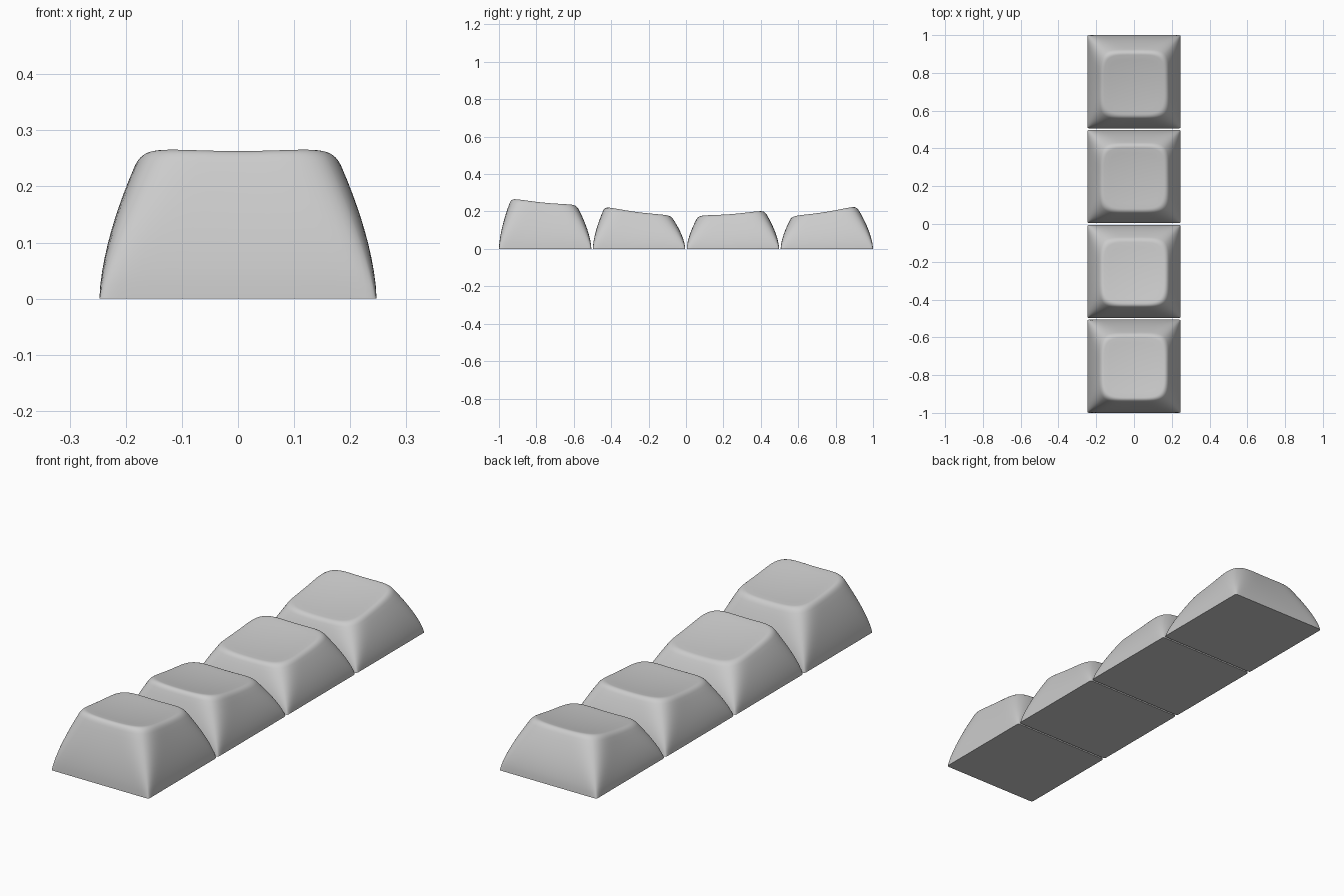
import bpy, bmesh, math

if "Cube" in bpy.data.objects:
    bpy.data.objects.remove(bpy.data.objects["Cube"])

HALF = 0.247      # half of the square base
PITCH = 0.502     # spacing between caps
SIDE = 24         # points per side of each ring
BOWL = 0.30       # curvature of the dished top


def square_points():
    # points round a square, bunched near the corners
    pts = []
    for k in range(4):
        c, s = [(1, 0), (0, 1), (-1, 0), (0, -1)][k]
        for i in range(SIDE):
            b = math.sin((i / SIDE - 0.5) * math.pi)
            pts.append((c - s * b, s + c * b))
    return pts


def soft_square(a, b, q):
    # superellipse whose diagonal reaches q of the full corner
    n = math.log(2) / -math.log(q)
    r = (abs(a) ** n + abs(b) ** n) ** (-1 / n)
    return a * r, b * r


def make_keycap(name, cy, height, slope, drop_front, drop_back):
    def top_z(x, y):
        return height + slope * y + BOWL * (x * x + y * y)

    def outline(a, b, u):
        e = u ** 1.6
        sx, sy = soft_square(a, b, 0.99 - 0.13 * u)
        lo, hi = -HALF + drop_front * e, HALF - drop_back * e
        return sx * (HALF - 0.072 * e), (lo + hi) / 2 + sy * (hi - lo) / 2

    def wall(a, b, u):
        x, y = outline(a, b, u)
        return x, y, u * top_z(*outline(a, b, 1))

    mid = (drop_front - drop_back) / 2

    def dish(a, b, s):
        x, y = outline(a, b, 1)
        x, y = x * s, mid + (y - mid) * s
        return x, y, top_z(x, y)

    def rim(a, b, t):
        # rounded edge between wall and dish
        p, c, d = wall(a, b, 0.91), wall(a, b, 1), dish(a, b, 0.90)
        return tuple((1 - t) ** 2 * i + 2 * t * (1 - t) * j + t * t * k
                     for i, j, k in zip(p, c, d))

    steps = [(wall, 0.91 * i / 10) for i in range(10)]
    steps += [(rim, i / 6) for i in range(7)]
    steps += [(dish, s) for s in (0.75, 0.6, 0.45, 0.3, 0.15)]

    bm = bmesh.new()
    rings = [[bm.verts.new(f(a, b, v)) for a, b in square_points()] for f, v in steps]
    n = len(rings[0])
    for r0, r1 in zip(rings, rings[1:]):
        for i in range(n):
            j = (i + 1) % n
            bm.faces.new((r0[i], r0[j], r1[j], r1[i]))
    # flat base and dish centre
    bm.faces.new(rings[0][::-1])
    centre = bm.verts.new((0, mid, top_z(0, mid)))
    for i in range(n):
        bm.faces.new((rings[-1][i], rings[-1][(i + 1) % n], centre))
    bmesh.ops.recalc_face_normals(bm, faces=bm.faces)
    mesh = bpy.data.meshes.new(name)
    bm.to_mesh(mesh)
    bm.free()
    ob = bpy.data.objects.new(name, mesh)
    ob.location.y = cy
    bpy.context.collection.objects.link(ob)
    bpy.ops.object.select_all(action='DESELECT')
    ob.select_set(True)
    bpy.context.view_layer.objects.active = ob
    bpy.ops.object.shade_smooth_by_angle(angle=math.radians(45))


# four rows: height at centre, tilt, front and back wall lean
rows = [
    ("keycap_front_row", 0.239, -0.094, 0.065, 0.079),
    ("keycap_second_row", 0.188, -0.128, 0.063, 0.076),
    ("keycap_third_row", 0.179, 0.083, 0.061, 0.078),
    ("keycap_back_row", 0.191, 0.165, 0.059, 0.088),
]
for i, (name, h, s, df, db) in enumerate(rows):
    make_keycap(name, (i - 1.5) * PITCH, h, s, df, db)
